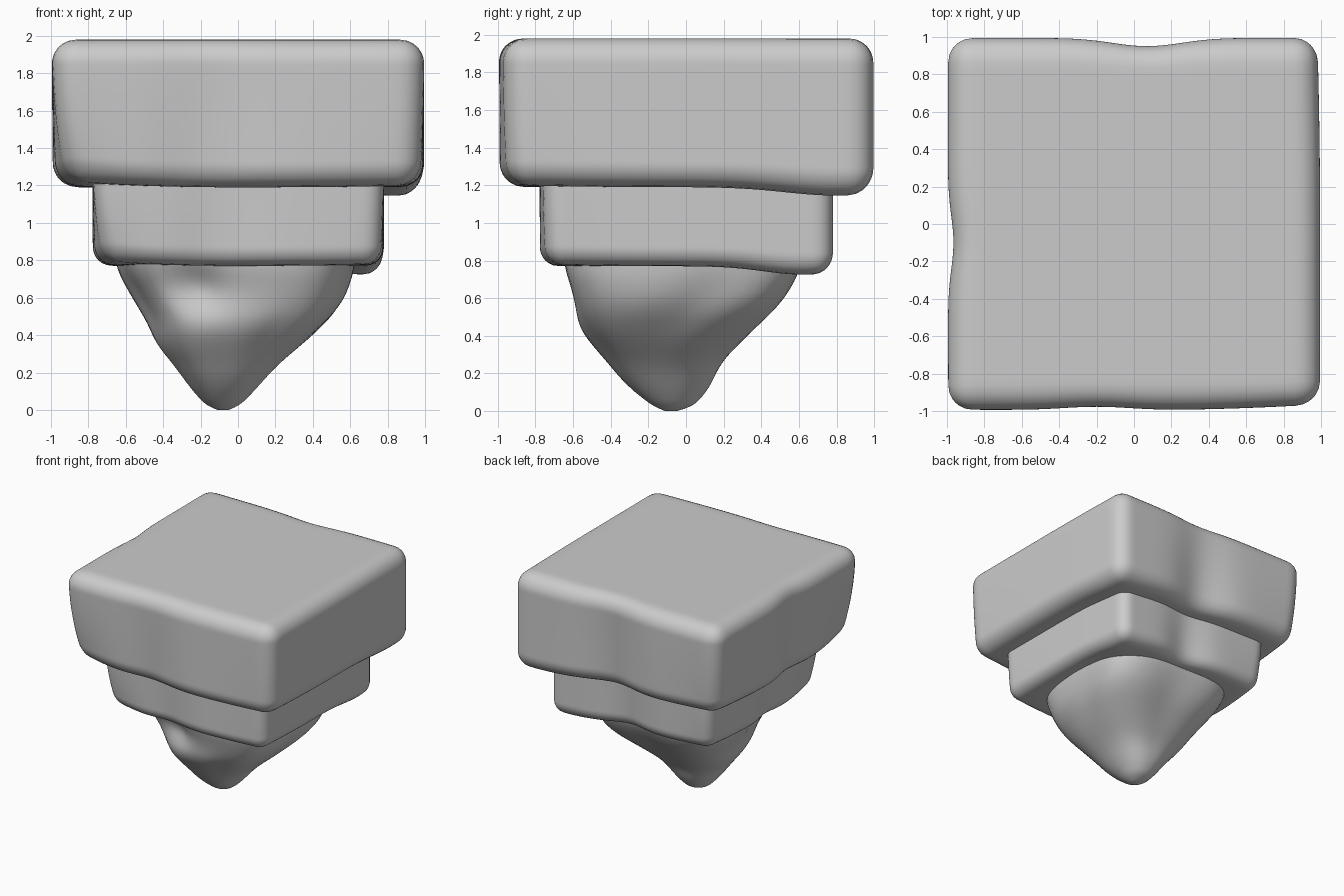
import bpy, bmesh, math
from mathutils import Vector

if "Cube" in bpy.data.objects:
    bpy.data.objects.remove(bpy.data.objects["Cube"])


def bump(t, centre, width):
    return math.exp(-((t - centre) / width) ** 2)


def finish(bm, name):
    bmesh.ops.recalc_face_normals(bm, faces=bm.faces)
    mesh = bpy.data.meshes.new(name)
    bm.to_mesh(mesh)
    bm.free()
    mesh.shade_smooth()
    obj = bpy.data.objects.new(name, mesh)
    bpy.context.collection.objects.link(obj)
    return obj


# Worn stone slab: rounded box with shallow dents and a drooping corner
def slab(name, half, z0, z1, r):
    bm = bmesh.new()
    bmesh.ops.create_cube(bm, size=2)
    bmesh.ops.subdivide_edges(bm, edges=bm.edges[:], cuts=44, use_grid_fill=True)
    h = Vector((half, half, (z1 - z0) / 2))
    for v in bm.verts:
        p = Vector([v.co[i] * h[i] for i in range(3)])
        core = Vector([max(r - h[i], min(h[i] - r, p[i])) for i in range(3)])
        p = core + r * (p - core).normalized()
        a, b, c = [p[i] / h[i] for i in range(3)]
        low = (1 - c) / 2
        back, front = max(0, b) ** 2, max(0, -b) ** 2
        left, right = max(0, -a) ** 2, max(0, a) ** 2
        p.y -= half * back * bump(a, 0.07, 0.26) * (0.035 + 0.06 * low)
        p.y += half * front * (bump(a, -0.2, 0.25) * (0.01 + 0.05 * low) + 0.03 * right)
        p.x += half * left * bump(b, -0.1, 0.2) * (0.025 + 0.03 * low)
        p.x -= half * right * back * 0.015
        # lower corners are worn inward
        worn = 0.10 * left * front + 0.06 * left * back + 0.03 * right * front
        worn *= low * low * half
        p.x -= worn * a
        p.y -= worn * b
        p.z += 0.5 * worn
        # lower rear right corner sags
        p.z -= 0.045 * low * bump(a, 0.85, 0.45) * bump(b, 0.8, 0.38)
        v.co = p + Vector((0, 0, (z0 + z1) / 2))
    return finish(bm, name)


slab("top_slab", 0.995, 1.19, 1.98, 0.13)
slab("middle_slab", 0.78, 0.77, 1.39, 0.10)

# Rough pointed rock: z, left, right, front, back of each ring
rings = [
    (0.00, -0.11, -0.05, -0.11, -0.05), (0.02, -0.16, 0.00, -0.16, 0.02),
    (0.05, -0.20, 0.04, -0.21, 0.07), (0.15, -0.28, 0.13, -0.33, 0.14),
    (0.25, -0.35, 0.22, -0.41, 0.18), (0.35, -0.44, 0.35, -0.50, 0.28),
    (0.45, -0.48, 0.47, -0.575, 0.39), (0.55, -0.54, 0.57, -0.59, 0.50),
    (0.65, -0.60, 0.61, -0.61, 0.57), (0.77, -0.66, 0.63, -0.65, 0.62),
    (0.95, -0.66, 0.63, -0.65, 0.63)]


def ring_at(z):
    for lo, hi in zip(rings, rings[1:]):
        if z <= hi[0]:
            t = (z - lo[0]) / (hi[0] - lo[0])
            return [a + (b - a) * t for a, b in zip(lo, hi)]
    return rings[-1]


bm = bmesh.new()
N, levels, loops = 72, 44, []
for k in range(levels + 1):
    z = 0.95 * (k / levels) ** 1.4
    # average neighbouring heights so the profile flows
    w = min(0.045, z * 0.5)
    near = [ring_at(z + d) for d in (-w, 0, w)]
    x0, x1, y0, y1 = [sum(r[i] for r in near) / 3 for i in range(1, 5)]
    power = 2 + 2 * min(1, z / 0.7)
    grow = min(1, z / 0.5)
    loop = []
    for i in range(N):
        ang = 2 * math.pi * i / N
        c, s = math.cos(ang), math.sin(ang)
        k2 = (abs(c) ** power + abs(s) ** power) ** (-1 / power)
        a, b = c * k2, s * k2
        front, back = max(0, -b) ** 2, max(0, b) ** 2
        # hollows around a slanting ridge on the front, shallower on other sides
        dent = 0.17 * front * bump(a, -0.45, 0.3) * bump(z, 0.66, 0.14)
        dent += 0.09 * front * bump(a, 0.55, 0.3) * bump(z, 0.38, 0.16)
        dent += 0.06 * max(0, a) ** 2 * bump(b, 0.1 + z - 0.5, 0.35) * bump(z, 0.55, 0.2)
        dent += 0.05 * back * bump(a, 0.0, 0.35) * bump(z, 0.55, 0.2)
        dent += 0.06 * max(0, -a) ** 2 * bump(b, -0.3, 0.35) * bump(z, 0.6, 0.2)
        a *= 1 - dent
        b *= 1 - dent
        x = (x0 + x1) / 2 + a * (x1 - x0) / 2
        y = (y0 + y1) / 2 + b * (y1 - y0) / 2
        # front corners set in from the rear ones
        x += 0.10 * grow * max(0, -a) ** 2 * max(0, -b)
        x -= 0.06 * grow * max(0, a) ** 2 * max(0, -b)
        loop.append(bm.verts.new((x, y, z)))
    loops.append(loop)
for lo, hi in zip(loops, loops[1:]):
    for i in range(N):
        j = (i + 1) % N
        bm.faces.new((lo[i], lo[j], hi[j], hi[i]))
bm.faces.new(loops[0])
bm.faces.new(loops[-1])
inner = [v for l in loops[1:-1] for v in l]
for _ in range(3):
    bmesh.ops.smooth_vert(bm, verts=inner, factor=0.5,
                          use_axis_x=True, use_axis_y=True, use_axis_z=True)
finish(bm, "pointed_rock")
